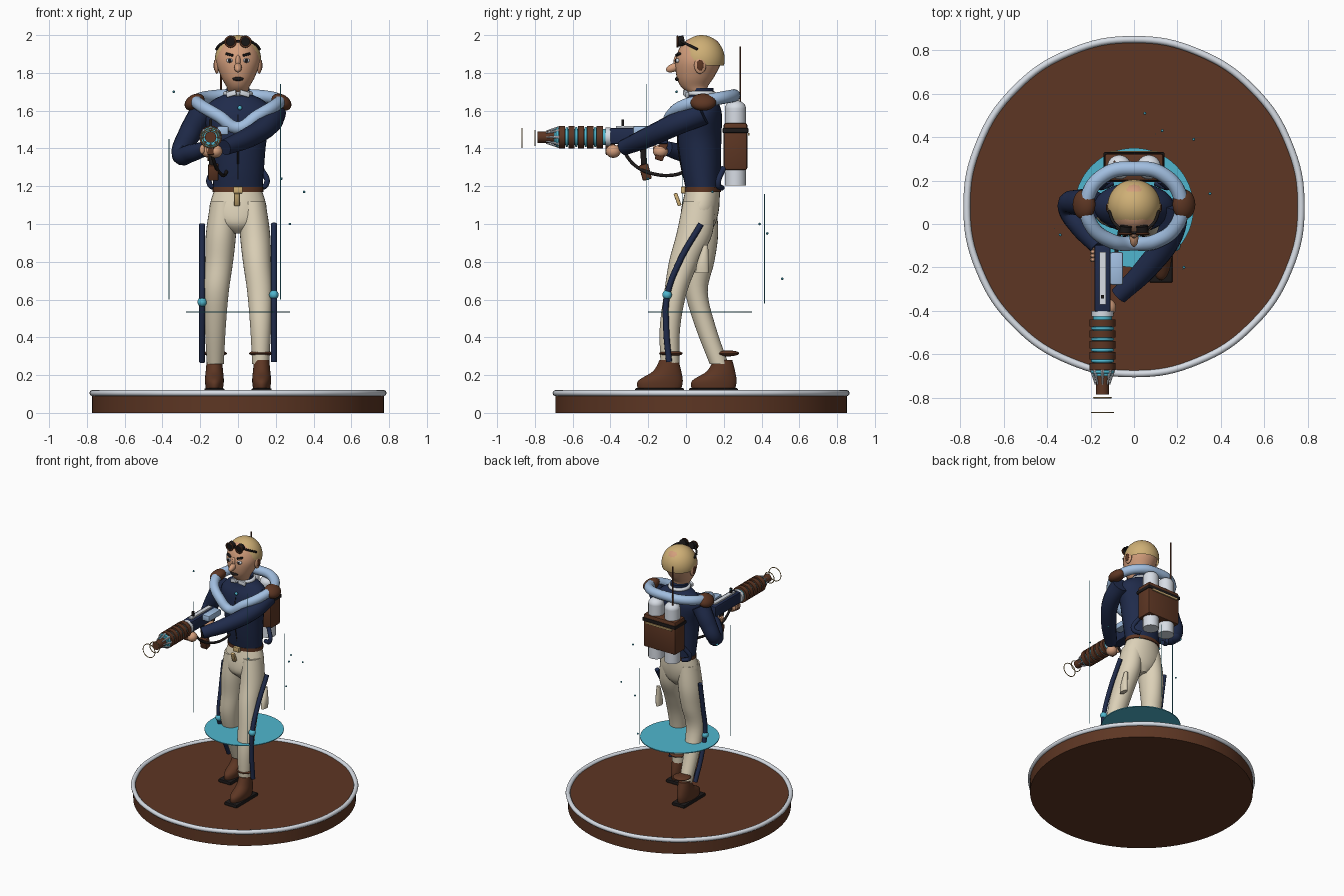
import bpy, bmesh, math
from mathutils import Matrix, Vector, Euler

if "Cube" in bpy.data.objects:
    bpy.data.objects.remove(bpy.data.objects["Cube"])


def material(name, *rgb):
    m = bpy.data.materials.new(name)
    m.use_nodes = True
    m.diffuse_color = (*rgb, 1)
    m.node_tree.nodes["Principled BSDF"].inputs["Base Color"].default_value = (*rgb, 1)
    return m


brown = material("leather brown", .11, .037, .017)
navy = material("navy cloth", .014, .024, .07)
cream = material("cream cloth", .72, .64, .48)
skin = material("skin", .65, .34, .2)
gold = material("blond gold", .62, .43, .18)
sky = material("pale blue", .36, .52, .75)
teal = material("teal glow", .08, .47, .62)
silver = material("silver", .68, .72, .78)
dark = material("near black", .012, .01, .01)
parts = []


def finish(name, bm, mat):
    bmesh.ops.recalc_face_normals(bm, faces=bm.faces)
    mesh = bpy.data.meshes.new(name)
    bm.to_mesh(mesh)
    bm.free()
    mesh.materials.append(mat)
    ob = bpy.data.objects.new(name, mesh)
    bpy.context.collection.objects.link(ob)
    parts.append(ob)
    return ob


def place(loc, size, rot=(0, 0, 0)):
    turn = Euler([math.radians(a) for a in rot]).to_matrix().to_4x4()
    return Matrix.Translation(loc) @ turn @ Matrix.Diagonal((*size, 1))


def box(name, loc, size, mat, rot=(0, 0, 0), bevel=0):
    bm = bmesh.new()
    bmesh.ops.create_cube(bm, size=1, matrix=place(loc, size, rot))
    if bevel:
        bmesh.ops.bevel(bm, geom=bm.edges[:], offset=bevel, segments=2, affect='EDGES', profile=.5)
    return finish(name, bm, mat)


def ball(name, loc, size, mat, rot=(0, 0, 0), detail=24):
    bm = bmesh.new()
    bmesh.ops.create_uvsphere(bm, u_segments=detail, v_segments=detail // 2, radius=1, matrix=place(loc, size, rot))
    return finish(name, bm, mat)


def rod(name, start, end, r1, mat, r2=None, sides=24):
    a, b = Vector(start), Vector(end)
    turn = (b - a).to_track_quat('Z', 'Y').to_matrix().to_4x4()
    bm = bmesh.new()
    bmesh.ops.create_cone(bm, cap_ends=True, segments=sides, radius1=r1, radius2=r1 if r2 is None else r2,
                          depth=(b - a).length, matrix=Matrix.Translation((a + b) / 2) @ turn)
    return finish(name, bm, mat)


def tube(name, points, radius, mat, closed=False, radii=None):
    # smooth bezier path swept with a round section, turned into a mesh
    cu = bpy.data.curves.new(name, 'CURVE')
    cu.dimensions, cu.bevel_depth, cu.use_fill_caps = '3D', radius, True
    cu.bevel_resolution, cu.resolution_u = 4, 8
    sp = cu.splines.new('BEZIER')
    sp.bezier_points.add(len(points) - 1)
    sp.use_cyclic_u = closed
    for i, (bp, p) in enumerate(zip(sp.bezier_points, points)):
        bp.co = p
        bp.handle_left_type = bp.handle_right_type = 'AUTO'
        bp.radius = radii[i] if radii else 1
    tmp = bpy.data.objects.new(name, cu)
    bpy.context.collection.objects.link(tmp)
    bpy.context.view_layer.update()
    mesh = bpy.data.meshes.new_from_object(tmp.evaluated_get(bpy.context.evaluated_depsgraph_get()))
    bpy.data.objects.remove(tmp)
    bm = bmesh.new()
    bm.from_mesh(mesh)
    return finish(name, bm, mat)


def ring(name, centre, radius, thick, mat, upright=False):
    pts = []
    for i in range(16):
        c, s = radius * math.cos(i * math.pi / 8), radius * math.sin(i * math.pi / 8)
        pts.append(Vector(centre) + Vector((c, 0, s) if upright else (c, s, 0)))
    return tube(name, pts, thick, mat, closed=True)


def loft(name, sections, mat, sides=28, steps=5):
    # sections are (z, centre x, centre y, half width, half depth), joined smoothly
    s = [Vector(v) for v in sections]
    path = []
    for i in range(len(s) - 1):
        p, a, b, q = s[max(i - 1, 0)], s[i], s[i + 1], s[min(i + 2, len(s) - 1)]
        for k in range(steps):
            t = k / steps
            path.append((a * 2 + (b - p) * t + (p * 2 - a * 5 + b * 4 - q) * t**2 + (a * 3 - p - b * 3 + q) * t**3) / 2)
    path.append(s[-1])
    bm = bmesh.new()
    loops = []
    for z, x, y, w, d in path:
        loops.append([bm.verts.new((x + w * math.cos(k * math.tau / sides), y + d * math.sin(k * math.tau / sides), z))
                      for k in range(sides)])
    for lo, hi in zip(loops, loops[1:]):
        for k in range(sides):
            n = (k + 1) % sides
            bm.faces.new((lo[k], lo[n], hi[n], hi[k]))
    bm.faces.new(loops[0])
    bm.faces.new(loops[-1])
    return finish(name, bm, mat)


# Display base and glowing disc
rod("base", (0, .08, 0), (0, .08, .105), .772, brown, sides=96)
ring("base_rim", (0, .08, .105), .77, .016, silver)
rod("glow_disc", (0, .075, .532), (0, .075, .538), .275, teal, sides=64)

# Legs, feet and trouser stripes: side, then depth at hip, thigh, mid thigh, knee, shin, ankle
for side, label, ys in ((1, "left", (.07, .045, -.01, -.055, -.085, -.085)),
                        (-1, "right", (.075, .075, .07, .055, .105, .175))):
    shape = ((1.12, .075, .07, .085), (.95, .09, .08, .095), (.8, .1, .074, .08),
             (.64, .115, .066, .06), (.45, .12, .055, .054), (.26, .12, .045, .05))
    loft(label + "_leg", [(z, side * x, y, w, d) for (z, x, w, d), y in zip(shape, ys)], cream)
    fx, fy = side * .125, -.14 if side > 0 else .145
    loft(label + "_boot", [(.125, fx, fy, .045, .115), (.17, fx, fy + .005, .05, .118),
                           (.22, fx, fy + .04, .046, .075), (.28, fx, fy + .05, .04, .05)], brown)
    box(label + "_sole", (fx, fy, .118), (.105, .26, .025), dark, bevel=.006)
    ball(label + "_ankle_cuff", (side * .12, ys[-1] + (.005 if side > 0 else .045), .315), (.062, .062, .016), brown)
    front = (.08, -.035, -.1, -.105, -.09) if side > 0 else (.1, .065, .04, .08, .16)
    tube(label + "_stripe", [(side * .19, y, z) for y, z in zip(front, (1, .8, .62, .45, .27))], .016, navy)
    ball(label + "_knee_light", (side * .19, front[2], .625 if side > 0 else .587), (.025, .025, .025), teal)
loft("pelvis", [(.95, 0, .07, .03, .05), (1, 0, .065, .12, .09), (1.08, 0, .075, .152, .1), (1.19, 0, .09, .122, .09)], cream)
loft("thigh_pouch", [(.74, .165, .085, .018, .035), (.8, .165, .09, .02, .03), (.89, .16, .105, .014, .012)], cream)

# Torso, belt and collar
loft("jacket", [(1.18, 0, .09, .13, .09), (1.3, 0, .08, .138, .105), (1.45, 0, .072, .152, .115),
                (1.58, 0, .08, .185, .11), (1.65, 0, .085, .14, .085), (1.69, 0, .08, .068, .07), (1.72, 0, .08, .062, .065)], navy)
loft("belt", [(1.17, 0, .09, .135, .096), (1.195, 0, .09, .135, .096)], brown)
box("belt_buckle", (0, -.015, 1.18), (.05, .025, .035), gold, bevel=.004)
box("buckle_drop", (-.005, -.045, 1.13), (.03, .02, .07), gold, (20, 0, 0), .004)
tube("jacket_seam", [(0, .001, 1.2), (0, -.024, 1.3), (0, -.043, 1.45), (0, -.029, 1.58)], .004, dark)
ring("collar", (0, .08, 1.69), .066, .013, silver)
for s in (-1, 1):
    box("collar_wing", (s * .035, 0, 1.69), (.055, .02, .028), silver, (0, s * 15, s * 15), .004)
ball("collar_gem", (.01, -.035, 1.615), (.012, .01, .012), teal)

# Padded scarf, high at the back and low in front
half = [(.1, -.08, 1.57), (.2, .0, 1.63), (.215, .12, 1.655), (.13, .23, 1.675)]
scarf = [(0, -.09, 1.51)] + half + [(0, .255, 1.68)] + [(-x, y, z) for x, y, z in reversed(half)]
tube("scarf", scarf, .034, sky, closed=True)
for s in (-1, 1):
    ball("shoulder_cap", (s * .23, .09, 1.645), (.057, .07, .04), brown, (0, s * 32, 0))

# Arms and hands
tube("left_arm", [(.19, .09, 1.59), (.165, -.05, 1.53), (.06, -.2, 1.46), (-.07, -.33, 1.405)], .06, navy, radii=(1.1, 1, .9, .7))
tube("right_arm", [(-.19, .09, 1.59), (-.255, .1, 1.48), (-.3, .075, 1.37), (-.25, -.01, 1.375), (-.17, -.1, 1.4)],
     .06, navy, radii=(1.1, 1, .85, .8, .65))
ball("right_elbow", (-.3, .08, 1.365), (.05, .05, .05), navy)
ball("elbow_light", (-.33, .1, 1.34), (.012, .012, .012), teal)
for label, x, y in (("left", -.12, -.385), ("right", -.155, -.135)):
    ball(label + "_hand", (x, y, 1.385), (.038, .04, .035), skin)
    for k in range(4):
        ball(label + "_finger", (x - .035, y - .03 + k * .018, 1.395), (.014, .01, .025), skin, detail=12)

# Head, hair and face
loft("head", [(1.69, 0, .075, .05, .055), (1.725, 0, .045, .06, .07), (1.78, 0, .05, .09, .1), (1.86, 0, .066, .116, .122),
              (1.93, 0, .077, .103, .112), (1.975, 0, .082, .065, .075), (1.992, 0, .085, .02, .02)], skin)
bm = bmesh.new()
bmesh.ops.create_uvsphere(bm, u_segments=40, v_segments=24, radius=1, matrix=place((0, .083, 1.872), (.122, .122, .128)))
for point, normal in (((0, 0, 1.84), (0, 0, 1)), ((0, -.04, 1.96), (0, .12, .11))):
    bmesh.ops.bisect_plane(bm, geom=bm.verts[:] + bm.edges[:] + bm.faces[:], plane_co=point, plane_no=normal, clear_inner=True)
finish("hair", bm, gold)
ball("nose", (0, -.066, 1.828), (.02, .042, .022), skin, (22, 0, 0))
ball("nose_bridge", (0, -.048, 1.86), (.014, .018, .035), skin)
ball("mouth", (0, -.045, 1.768), (.03, .014, .011), dark)
for s in (-1, 1):
    ball("ear", (s * .112, .075, 1.84), (.014, .032, .045), skin)
    ball("inner_ear", (s * .124, .075, 1.84), (.005, .018, .028), brown)
    ball("eye_white", (s * .043, -.044, 1.865), (.019, .012, .012), silver)
    ball("pupil", (s * .043, -.055, 1.865), (.01, .005, .01), dark)
    box("eyebrow", (s * .045, -.042, 1.897), (.042, .02, .012), dark, (0, s * -14, s * 18), .003)
    rod("goggle", (s * .04, -.045, 1.965), (s * .037, -.01, 1.972), .027, dark)
    ring("goggle_rim", (s * .04, -.045, 1.965), .027, .005, brown, upright=True)
    tube("goggle_strap", [(s * .06, -.025, 1.968), (s * .095, .01, 1.95), (s * .115, .06, 1.925)], .007, dark)
rod("goggle_bridge", (-.03, -.04, 1.967), (.03, -.04, 1.967), .006, dark)

# Backpack with two tanks and an antenna
box("backpack", (0, .262, 1.41), (.27, .125, .25), brown, bevel=.012)
box("pack_lid", (0, .262, 1.495), (.28, .137, .025), dark, bevel=.004)
box("pack_trim", (0, .332, 1.475), (.22, .008, .012), gold)
for s in (-1, 1):
    rod("tank", (s * .068, .262, 1.205), (s * .068, .262, 1.61), .056, silver)
    ball("tank_dome", (s * .068, .262, 1.61), (.056, .056, .045), silver)
    tube("pack_strap", [(s * .12, .2, 1.3), (s * .15, .17, 1.21), (s * .1, .19, 1.19)], .015, navy)
rod("antenna", (-.09, .287, 1.55), (-.09, .287, 1.94), .005, brown, sides=10)

# Ray gun, pointing forward
gx, gz = -.145, 1.46


def barrel(name, y1, y2, r, mat, r2=None):
    rod(name, (gx, y1, gz), (gx, y2, gz), r, mat, r2)


box("gun_body", (gx, -.25, gz + .005), (.075, .31, .085), navy, bevel=.01)
box("gun_top_rail", (gx, -.25, gz + .052), (.03, .24, .012), silver)
box("gun_cell", (-.08, -.205, 1.495), (.06, .15, .045), sky, bevel=.008)
box("gun_sight", (gx, -.335, 1.53), (.015, .015, .045), dark)
box("gun_grip", (gx, -.13, 1.385), (.035, .045, .1), brown, (-18, 0, 0), .006)
box("gun_magazine", (-.13, -.215, 1.275), (.055, .05, .085), brown, (15, 0, 0), .008)
rod("magazine_stem", (-.135, -.22, 1.3), (gx, -.23, 1.43), .016, dark)
box("fore_grip", (gx, -.4, 1.395), (.035, .05, .06), brown, bevel=.006)
barrel("barrel_core", -.4, -.7, .043, teal)
barrel("barrel_collar", -.4, -.425, .05, silver)
for k in range(5):
    barrel("barrel_coil", -.44 - k * .05, -.473 - k * .05, .06, brown)
    ring("coil_glow", (gx, -.481 - k * .05, gz), .046, .007, teal, upright=True)
barrel("muzzle", -.68, -.785, .03, brown)
for k in range(8):
    c, s = math.cos(k * math.pi / 4), math.sin(k * math.pi / 4)
    rod("muzzle_prong", (gx + .05 * c, -.67, gz + .05 * s), (gx + .032 * c, -.74, gz + .032 * s), .009, silver, .003, 8)
ring("pulse_ring_near", (gx, -.8, gz - .005), .04, .003, gold, upright=True)
ring("pulse_ring_far", (gx, -.868, gz - .005), .05, .003, gold, upright=True)
tube("power_cable", [(gx, -.34, 1.4), (-.12, -.27, 1.31), (-.09, -.17, 1.265), (-.07, -.06, 1.26), (-.06, 0, 1.28)], .009, dark)

# Floating light threads and sparks
for x, y, low, high in ((.225, -.21, .6, 1.74), (-.365, -.02, .6, 1.45), (.1, .415, .58, 1.16)):
    rod("light_thread", (x, y, low), (x, y, high), .002, teal, sides=6)
for spot in ((.275, .39, 1), (.35, .14, 1.17), (-.34, -.05, 1.7), (.05, .51, .71), (.13, .43, .95), (.23, -.2, 1.24)):
    ball("spark", spot, (.007, .007, .007), teal, detail=8)

# Smooth shading with crisp edges
for ob in parts:
    ob.select_set(True)
bpy.context.view_layer.objects.active = parts[0]
bpy.ops.object.shade_smooth_by_angle(angle=math.radians(35))
